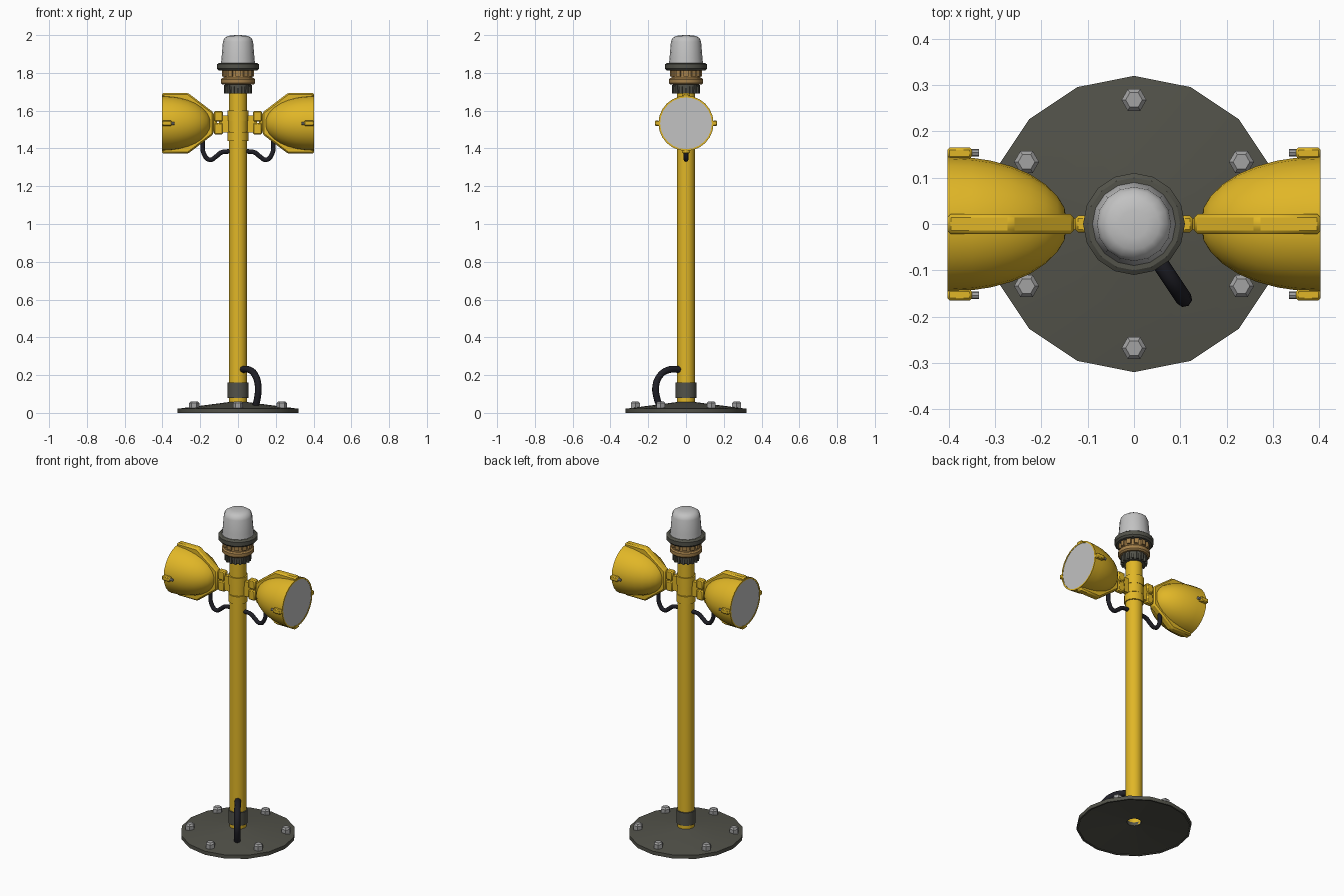
import bpy, bmesh, math
from mathutils import Matrix, Vector

if "Cube" in bpy.data.objects:
    bpy.data.objects.remove(bpy.data.objects["Cube"])


def mat(name, r, g, b):
    m = bpy.data.materials.new(name)
    m.diffuse_color = (r, g, b, 1)
    m.use_nodes = True
    m.node_tree.nodes["Principled BSDF"].inputs["Base Color"].default_value = m.diffuse_color
    return m


YELLOW = mat("yellow paint", 0.75, 0.47, 0.02)
DARK = mat("dark grey metal", 0.085, 0.085, 0.068)
TAN = mat("tan brass", 0.38, 0.22, 0.07)
STEEL = mat("bolt steel", 0.36, 0.36, 0.36)
GLASS = mat("pale glass", 0.54, 0.54, 0.54)
BLACK = mat("black rubber", 0.014, 0.014, 0.02)
X_AXIS = Matrix.Rotation(math.pi / 2, 4, 'Y')      # turns z profiles along +x


def finish(name, bm, material, mirror=False, bevel=0):
    bmesh.ops.remove_doubles(bm, verts=bm.verts, dist=1e-5)
    bmesh.ops.recalc_face_normals(bm, faces=bm.faces)
    me = bpy.data.meshes.new(name)
    bm.to_mesh(me)
    bm.free()
    me.materials.append(material)
    ob = bpy.data.objects.new(name, me)
    bpy.context.collection.objects.link(ob)
    bpy.ops.object.select_all(action='DESELECT')
    ob.select_set(True)
    bpy.context.view_layer.objects.active = ob
    bpy.ops.object.shade_smooth_by_angle(angle=math.radians(35))
    if bevel:
        b = ob.modifiers.new("bevel", 'BEVEL')
        b.width, b.segments = bevel, 1
    if mirror:
        ob.modifiers.new("mirror", 'MIRROR')
    return ob


def lathe(name, profile, material, n=16, closed=False, m=Matrix(), **kw):
    """Revolve (radius, height) points around z, then transform."""
    bm = bmesh.new()
    rings = []
    for r, z in profile:
        rings.append([bm.verts.new(m @ Vector((r * math.cos(2 * math.pi * i / n),
                                               r * math.sin(2 * math.pi * i / n), z)))
                      for i in range(n)])
    pairs = list(zip(rings, rings[1:] + rings[:1] if closed else rings[1:]))
    for a, b in pairs:
        for i in range(n):
            j = (i + 1) % n
            bm.faces.new((a[i], a[j], b[j], b[i]))
    bmesh.ops.dissolve_degenerate(bm, edges=bm.edges, dist=1e-6)
    return finish(name, bm, material, **kw)


def box(name, lo, hi, material, **kw):
    bm = bmesh.new()
    lo, hi = Vector(lo), Vector(hi)
    bmesh.ops.create_cube(bm, size=1, matrix=Matrix.Translation((lo + hi) / 2)
                          @ Matrix.Diagonal((*(hi - lo), 1)))
    return finish(name, bm, material, **kw)


def ring_of_blocks(name, count, radius, z, size, material):
    bm = bmesh.new()
    for i in range(count):
        bmesh.ops.create_cube(bm, size=1, matrix=Matrix.Rotation(2 * math.pi * i / count, 4, 'Z')
                              @ Matrix.Translation((radius, 0, z)) @ Matrix.Diagonal((*size, 1)))
    return finish(name, bm, material)


def cable(name, points, radius):
    cu = bpy.data.curves.new(name, 'CURVE')
    cu.dimensions = '3D'
    cu.bevel_depth, cu.bevel_resolution = radius, 2
    cu.resolution_u, cu.use_fill_caps = 5, True
    sp = cu.splines.new('BEZIER')
    sp.bezier_points.add(len(points) - 1)
    for bp, p in zip(sp.bezier_points, points):
        bp.co = p
        bp.handle_left_type = bp.handle_right_type = 'AUTO'
    cu.materials.append(BLACK)
    bpy.context.collection.objects.link(bpy.data.objects.new(name, cu))


# Base plate: shallow hollow cone with a hole for the pole
lathe("base_plate", [(0.32, 0), (0.32, 0.022), (0.05, 0.057), (0.04, 0.057),
                     (0.04, 0.035), (0.31, 0.004), (0.31, 0)], DARK, closed=True)

# Six hex bolts on the plate
for i in range(6):
    a = math.radians(30 + 60 * i)
    lathe(f"base_bolt_{i + 1}", [(0, 0.02), (0.027, 0.02), (0.027, 0.052), (0.018, 0.061), (0, 0.061)],
          STEEL, n=6, m=Matrix.Translation((0.268 * math.cos(a), 0.268 * math.sin(a), 0)))

# Pole with foot sleeve and three clamp rings
lathe("pole", [(0.04, 0.04), (0.048, 0.04), (0.048, 1.70), (0, 1.70), (0, 1.69), (0.04, 1.69)],
      YELLOW, closed=True)
lathe("foot_sleeve", [(0.047, 0.08), (0.055, 0.08), (0.055, 0.16), (0.047, 0.16)], DARK)
for name, z0, z1, r in (("lower", 1.44, 1.487, 0.055), ("middle", 1.49, 1.545, 0.052),
                        ("upper", 1.545, 1.60, 0.055)):
    lathe(name + "_clamp_ring", [(0.047, z0), (r, z0), (r, z1), (0.047, z1)], YELLOW)

# Beacon on top: ribbed socket, brass body, dark flange, pale dome
lathe("beacon_socket", [(0.045, 1.69), (0.062, 1.69), (0.07, 1.735), (0.07, 1.745), (0, 1.745)], DARK)
ring_of_blocks("socket_ribs", 16, 0.066, 1.714, (0.016, 0.013, 0.044), DARK)
lathe("brass_body", [(0, 1.738), (0.082, 1.738), (0.09, 1.746), (0.09, 1.766), (0.083, 1.773),
                     (0.077, 1.773), (0.077, 1.82), (0, 1.82)], TAN)
ring_of_blocks("brass_lugs", 12, 0.079, 1.797, (0.014, 0.024, 0.03), TAN)
lathe("beacon_flange", [(0, 1.812), (0.1, 1.812), (0.11, 1.822), (0.11, 1.846), (0.1, 1.853), (0, 1.853)], DARK)
lathe("beacon_dome", [(0.09, 1.85), (0.087, 1.88), (0.08, 1.965), (0.073, 1.983), (0.055, 1.995),
                      (0.03, 1.999), (0, 2.0)], GLASS)

# Twin floodlights, built on +x and mirrored
LZ = 1.533
lamp = Matrix.Translation((0, 0, LZ)) @ X_AXIS
lathe("lamp_bowl", [(0, 0.145), (0.035, 0.15), (0.06, 0.165), (0.085, 0.19), (0.108, 0.225), (0.125, 0.265),
                    (0.137, 0.31), (0.143, 0.35), (0.146, 0.403), (0.137, 0.403), (0.137, 0.39)],
      YELLOW, n=24, m=lamp, mirror=True)
lathe("lamp_lens", [(0.139, 0.385), (0.139, 0.401), (0, 0.401)], GLASS, n=24, m=lamp, mirror=True)

# Vertical fin wrapping each bowl
outline = [(0.403, 0.161), (0.265, 0.161), (0.13, 0.058), (0.13, -0.058), (0.265, -0.161), (0.403, -0.161),
           (0.403, -0.14), (0.25, -0.09), (0.25, 0.09), (0.403, 0.14)]
bm = bmesh.new()
face = bm.faces.new([bm.verts.new((x, -0.022, LZ + z)) for x, z in outline])
ext = bmesh.ops.extrude_face_region(bm, geom=[face])["geom"]
bmesh.ops.translate(bm, vec=(0, 0.044, 0), verts=[v for v in ext if isinstance(v, bmesh.types.BMVert)])
finish("lamp_fin", bm, YELLOW, mirror=True, bevel=0.008)

# Side clips with steel screws
for s, side in ((-1, "front"), (1, "back")):
    box(side + "_lens_clip", (0.35, s * 0.153 - 0.012, LZ - 0.014), (0.403, s * 0.153 + 0.012, LZ + 0.014),
        YELLOW, mirror=True, bevel=0.005)
    lathe(side + "_clip_screw", [(0, 0.335), (0.008, 0.335), (0.008, 0.352)], STEEL, n=8,
          m=Matrix.Translation((0, s * 0.154, LZ)) @ X_AXIS, mirror=True)

# Hinge brackets between pole and lamps
box("pole_tab", (0.045, -0.013, 1.485), (0.1, 0.013, 1.575), YELLOW, mirror=True)
box("hinge_upper", (0.08, -0.018, 1.542), (0.127, 0.018, 1.598), YELLOW, mirror=True, bevel=0.006)
box("hinge_lower", (0.08, -0.018, 1.474), (0.127, 0.018, 1.536), YELLOW, mirror=True, bevel=0.006)
box("lamp_tab", (0.11, -0.012, 1.49), (0.14, 0.012, 1.585), YELLOW, mirror=True)

# Cables
for s, side in ((-1, "left"), (1, "right")):
    cable(side + "_lamp_cable", [(s * x, 0, z) for x, z in
                                 ((0.187, 1.44), (0.182, 1.375), (0.15, 1.34), (0.115, 1.358),
                                  (0.09, 1.378), (0.04, 1.385))], 0.012)
cable("base_cable", [(0.555 * d, -0.832 * d, z) for d, z in
                     ((0.04, 0.23), (0.11, 0.228), (0.165, 0.198), (0.193, 0.14), (0.187, 0.085), (0.165, 0.03))],
      0.018)
